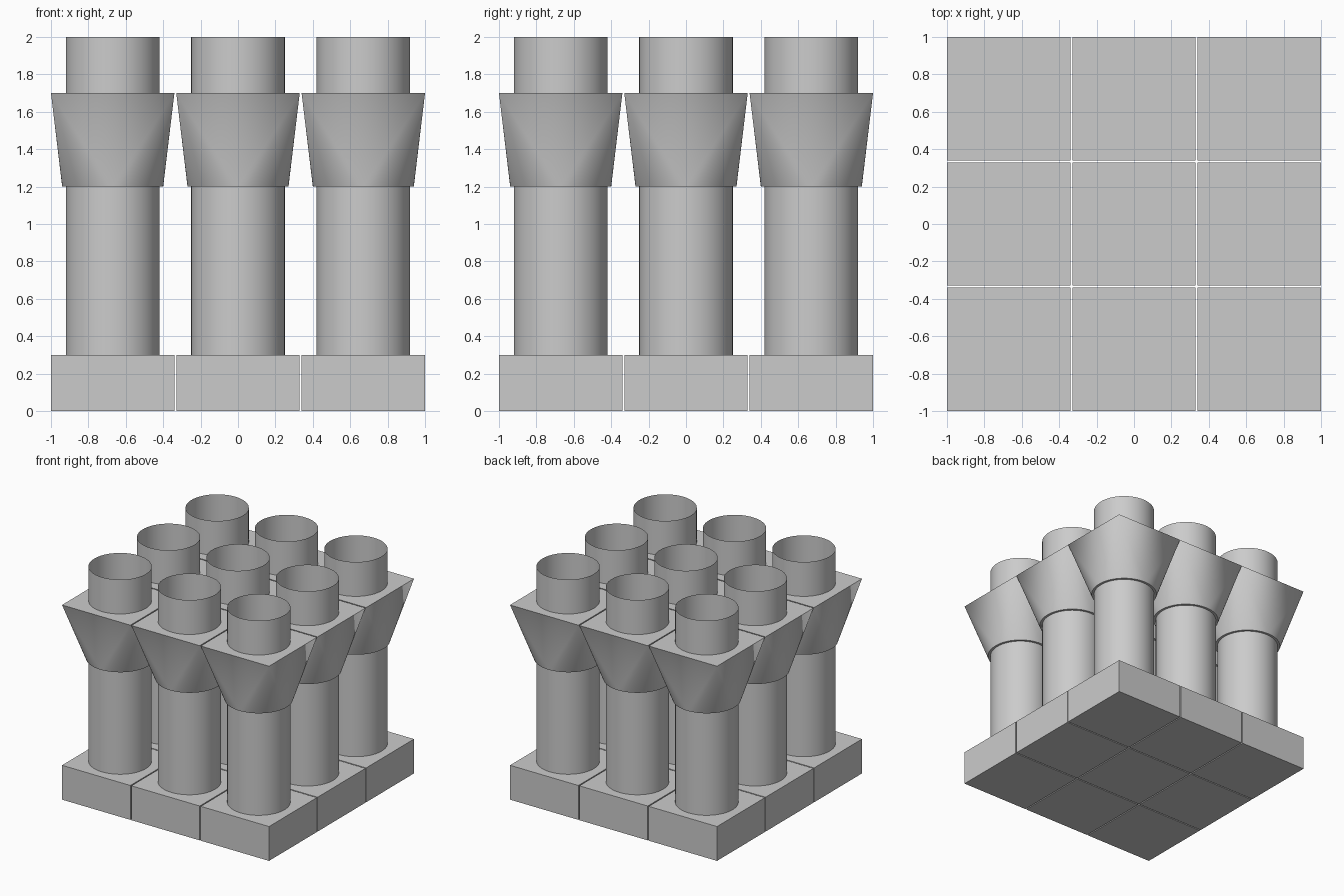
import bpy
import bmesh
import math

PITCH = 0.67          # spacing between columns
HALF = 0.33           # half width of the square blocks
SIDES = 64
BASE_TOP, COLLAR_LOW, COLLAR_TOP, TUBE_TOP = 0.3, 1.2, 1.7, 2.0

cube = bpy.data.objects.get("Cube")
if cube:
    bpy.data.objects.remove(cube, do_unlink=True)

grey = bpy.data.materials.new("plain grey")
grey.use_nodes = True
colour = (0.6, 0.6, 0.6, 1)
grey.diffuse_color = colour
grey.node_tree.nodes["Principled BSDF"].inputs["Base Color"].default_value = colour


def ring(bm, radius, z, count, turn=0.0):
    """A ring of vertices around the z axis."""
    angles = [turn + math.tau * i / count for i in range(count)]
    return [bm.verts.new((radius * math.cos(a), radius * math.sin(a), z)) for a in angles]


def bridge(bm, low, high):
    n = len(low)
    for i in range(n):
        j = (i + 1) % n
        bm.faces.new((low[i], low[j], high[j], high[i]))


def square(bm, z):
    return ring(bm, HALF * math.sqrt(2), z, 4, math.pi / 4)


def finish(bm, name):
    mesh = bpy.data.meshes.new(name)
    bm.to_mesh(mesh)
    bm.free()
    mesh.materials.append(grey)
    return mesh


# Square base block
def base_mesh():
    bm = bmesh.new()
    low, high = square(bm, 0), square(bm, BASE_TOP)
    bridge(bm, low, high)
    bm.faces.new(low[::-1])
    bm.faces.new(high)
    return finish(bm, "base_block")


# Thin open tube running through the collar
def tube_mesh():
    bm = bmesh.new()
    bridge(bm, ring(bm, 0.25, BASE_TOP, SIDES), ring(bm, 0.25, TUBE_TOP, SIDES))
    return finish(bm, "tube")


# Collar flaring from a circle to a square: four corner fans joined by flat triangles
def collar_mesh():
    bm = bmesh.new()
    low = ring(bm, 0.27, COLLAR_LOW, SIDES)
    corners = square(bm, COLLAR_TOP)
    quarter = SIDES // 4
    for q, corner in enumerate(corners):
        for i in range(q * quarter, (q + 1) * quarter):
            bm.faces.new((low[i], low[(i + 1) % SIDES], corner))
        bm.faces.new((low[q * quarter], corner, corners[q - 1]))
    bm.faces.new(low[::-1])
    bm.faces.new(corners)
    return finish(bm, "collar")


# Three by three array of columns
parts = [base_mesh(), tube_mesh(), collar_mesh()]
for row in (-1, 0, 1):
    for col in (-1, 0, 1):
        for mesh in parts:
            obj = bpy.data.objects.new(mesh.name, mesh)
            obj.location = (col * PITCH, row * PITCH, 0)
            bpy.context.collection.objects.link(obj)

# Smooth the round parts, keeping the rims sharp
for mesh in parts[1:]:
    mesh.shade_smooth()
    mesh.set_sharp_from_angle(angle=math.radians(30))
